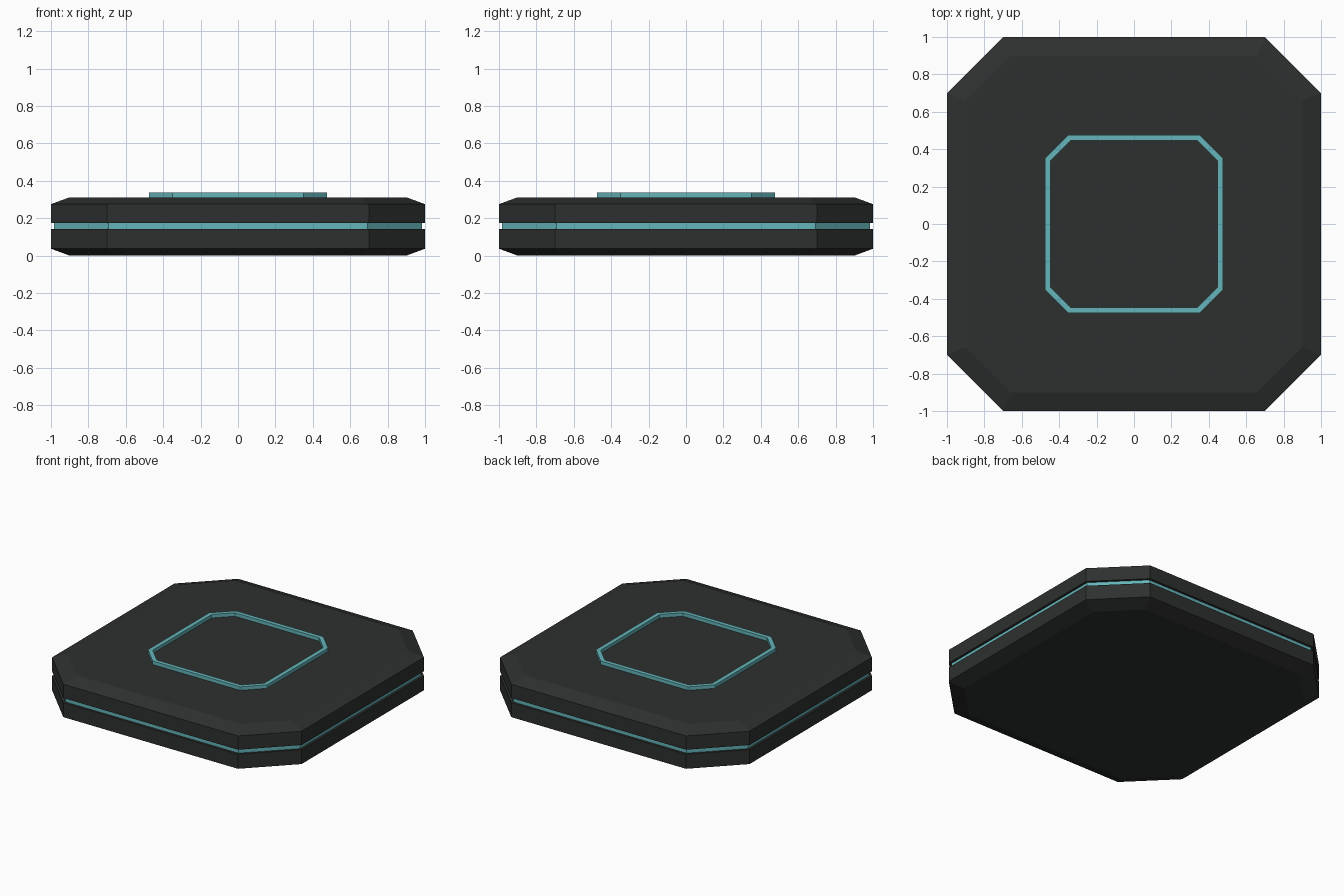
import bpy, bmesh, math

if "Cube" in bpy.data.objects:
    bpy.data.objects.remove(bpy.data.objects["Cube"])


def material(name, color):
    m = bpy.data.materials.new(name)
    m.diffuse_color = color
    m.use_nodes = True
    m.node_tree.nodes["Principled BSDF"].inputs["Base Color"].default_value = m.diffuse_color
    return m


DARK = material("charcoal", (0.027, 0.03, 0.029, 1))
TEAL = material("teal", (0.13, 0.46, 0.49, 1))
K = math.tan(math.pi / 8)


def outline(half, flat, inset):
    """Square with cut corners, pulled in evenly by inset."""
    a, b = half - inset, flat - inset * K
    return [(a, -b), (a, b), (b, a), (-b, a), (-a, b), (-a, -b), (-b, -a), (b, -a)]


def loft(name, half, flat, profile, mat, ring=False):
    """Skin cut-corner outlines along a profile of (inset, z); ring joins last to first."""
    bm = bmesh.new()
    loops = [[bm.verts.new((x, y, z)) for x, y in outline(half, flat, inset)]
             for inset, z in profile]
    pairs = list(zip(loops, loops[1:]))
    if ring:
        pairs.append((loops[-1], loops[0]))
    else:
        bm.faces.new(loops[0][::-1])
        bm.faces.new(loops[-1])
    for lo, hi in pairs:
        for i in range(8):
            j = (i + 1) % 8
            bm.faces.new((lo[i], lo[j], hi[j], hi[i]))
    bmesh.ops.recalc_face_normals(bm, faces=bm.faces)
    mesh = bpy.data.meshes.new(name)
    bm.to_mesh(mesh)
    bm.free()
    mesh.materials.append(mat)
    ob = bpy.data.objects.new(name, mesh)
    bpy.context.collection.objects.link(ob)
    return ob


# Bevelled slab with a groove around its sides
loft("pad_body", 1.0, 0.7,
     [(0.1, 0.0), (0.0, 0.037), (0.0, 0.142), (0.03, 0.142),
      (0.03, 0.175), (0.0, 0.175), (0.0, 0.275), (0.1, 0.312)], DARK)

# Glowing strip set in the groove
loft("side_strip", 1.0, 0.7,
     [(0.017, 0.142), (0.017, 0.175), (0.03, 0.175), (0.03, 0.142)], TEAL, ring=True)

# Raised ring on the top face
loft("top_ring", 0.477, 0.35,
     [(0.0, 0.312), (0.0, 0.337), (0.03, 0.337), (0.03, 0.312)], TEAL, ring=True)
